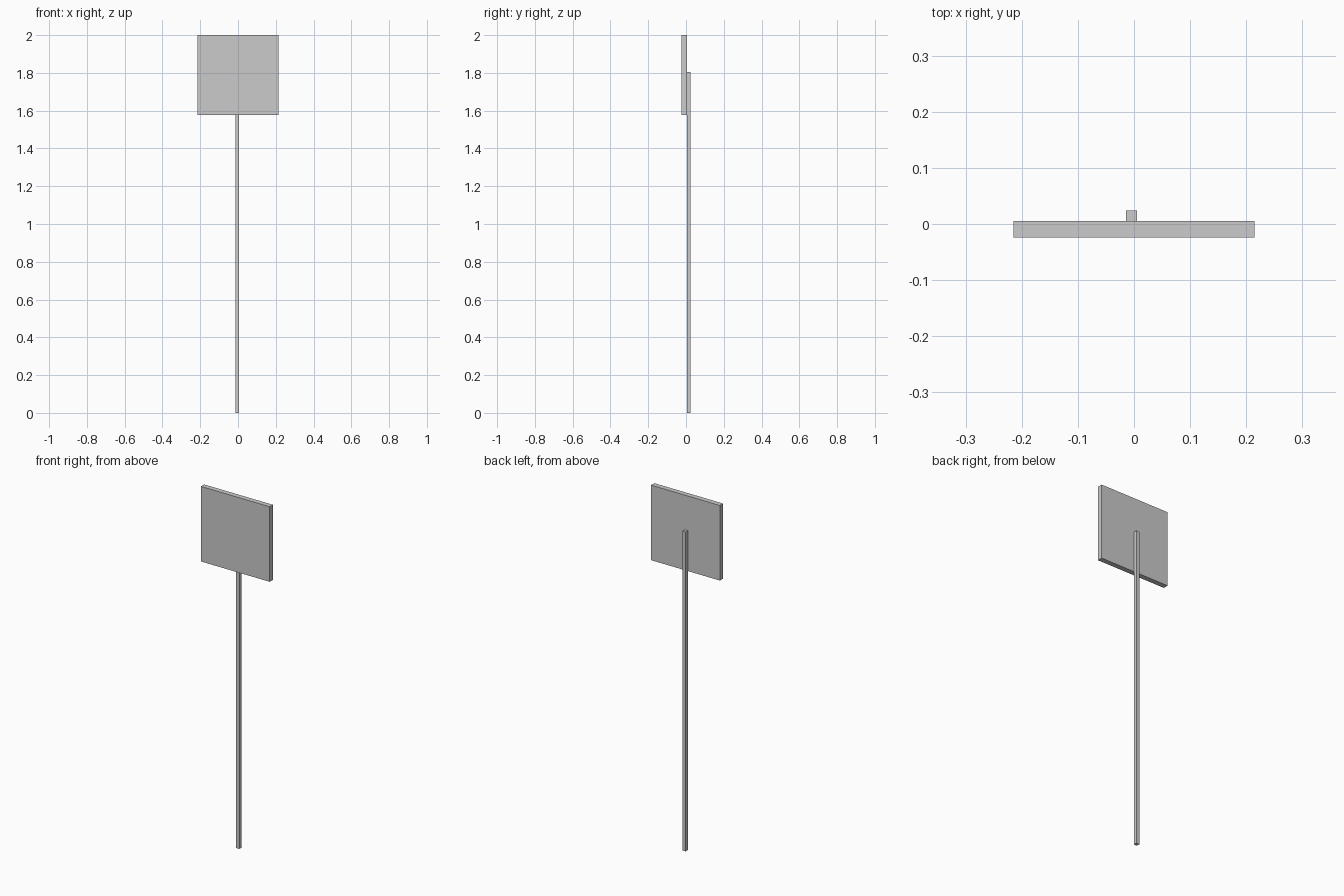
import bpy
import bmesh
from mathutils import Vector

if "Cube" in bpy.data.objects:
    bpy.data.objects.remove(bpy.data.objects["Cube"])


def box(name, lo, hi):
    """Axis-aligned box between two corners."""
    lo, hi = Vector(lo), Vector(hi)
    bm = bmesh.new()
    bmesh.ops.create_cube(bm, size=1)
    bmesh.ops.scale(bm, vec=hi - lo, verts=bm.verts)
    mesh = bpy.data.meshes.new(name)
    bm.to_mesh(mesh)
    bm.free()
    obj = bpy.data.objects.new(name, mesh)
    obj.location = (lo + hi) / 2
    bpy.context.collection.objects.link(obj)
    return obj


# Square sign panel
box("sign_panel", (-0.215, -0.024, 1.576), (0.215, 0.005, 2.0))

# Thin square post fixed to the back of the panel, slightly off centre
box("sign_post", (-0.0145, 0.005, 0.0), (0.005, 0.0245, 1.804))
